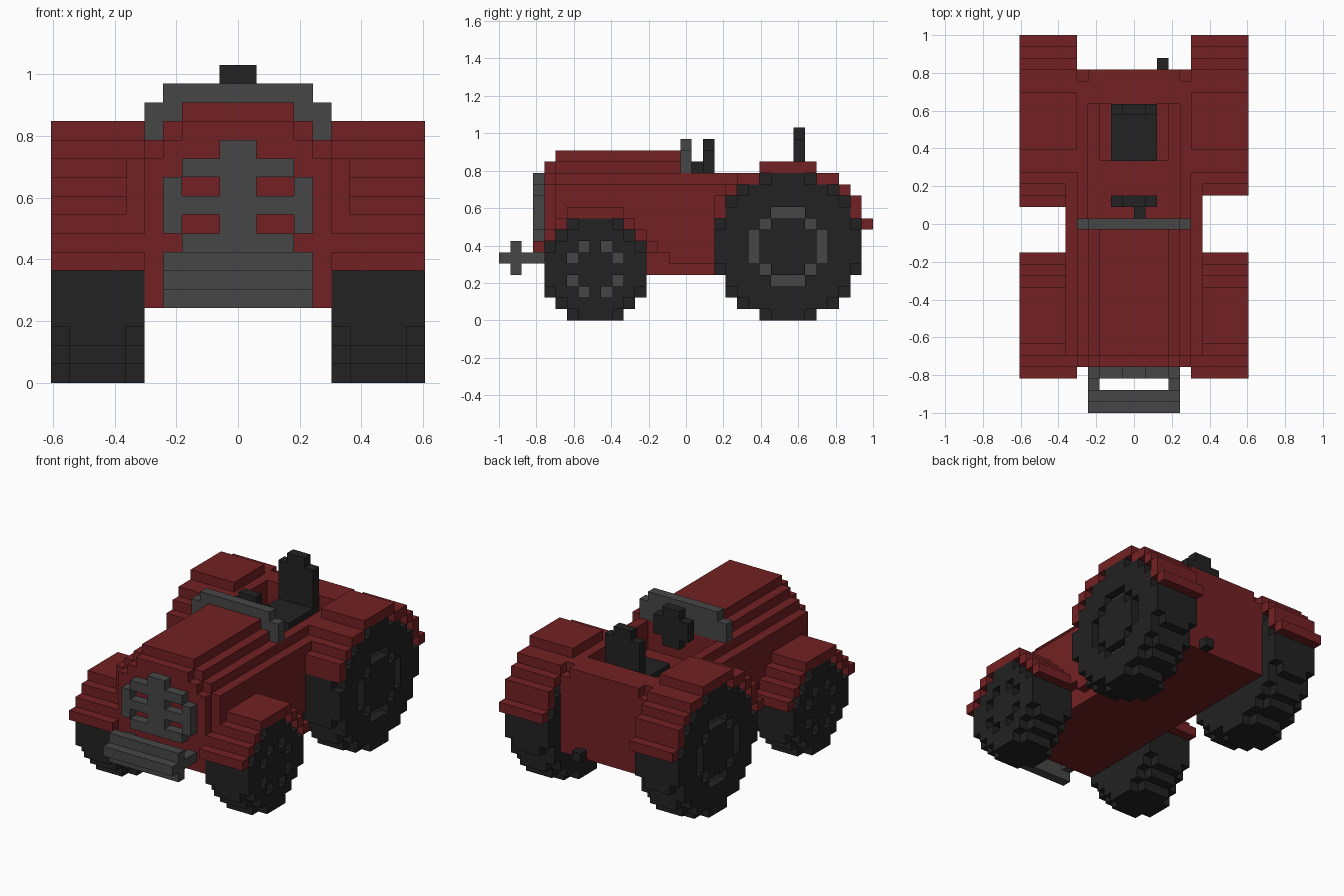
import bpy, bmesh
from mathutils import Matrix, Vector

if "Cube" in bpy.data.objects:
    bpy.data.objects.remove(bpy.data.objects["Cube"], do_unlink=True)

U = 2 / 33            # one block
NX, NY = 20, 33       # blocks across and along


def material(name, rgb):
    m = bpy.data.materials.new(name)
    m.use_nodes = True
    m.diffuse_color = (*rgb, 1)
    b = next(n for n in m.node_tree.nodes if n.type == 'BSDF_PRINCIPLED')
    b.inputs["Base Color"].default_value = (*rgb, 1)
    b.inputs["Roughness"].default_value = 0.8
    return m


RED = material("dark red", (0.171, 0.0152, 0.0168))
GREY = material("mid grey", (0.0612, 0.0612, 0.0612))
BLACK = material("near black", (0.0159, 0.0159, 0.0159))


def part(name, mat, boxes, flip=False):
    """Join boxes given as block ranges (x0, x1, y0, y1, z0, z1)."""
    bm = bmesh.new()
    for x0, x1, y0, y1, z0, z1 in boxes:
        if flip:
            x0, x1 = NX - x1, NX - x0
        centre = Vector(((x0 + x1 - NX) / 2, (y0 + y1 - NY) / 2, (z0 + z1) / 2)) * U
        size = Vector((x1 - x0, y1 - y0, z1 - z0, 0)) * U
        bmesh.ops.create_cube(bm, size=1, matrix=Matrix.Translation(centre)
                              @ Matrix.Diagonal((size.x, size.y, size.z, 1)))
    me = bpy.data.meshes.new(name)
    bm.to_mesh(me)
    bm.free()
    me.materials.append(mat)
    ob = bpy.data.objects.new(name, me)
    bpy.context.collection.objects.link(ob)
    return ob


def disc(x0, x1, cy, r, keep):
    """Rows of blocks whose squared distance from the hub passes keep()."""
    boxes = []
    for dz in range(-r, r + 1):
        start = None
        for dy in range(-r, r + 2):
            inside = dy <= r and keep(dy * dy + dz * dz)
            if inside and start is None:
                start = dy
            if not inside and start is not None:
                boxes.append((x0, x1, cy + start, cy + dy, r + dz, r + dz + 1))
                start = None
    return boxes


def wheel(name, cy, r, tread, side, ring, flip):
    # wide tread, rounder side walls, sunken hub ring
    tyre = disc(1, 4, cy, r, lambda d: d <= tread)
    tyre += disc(4, 5, cy, r, lambda d: d <= side)
    tyre += disc(0, 1, cy, r, lambda d: d <= side and not ring[0] <= d <= ring[1])
    part(name + "_tyre", BLACK, tyre, flip)
    part(name + "_hub_ring", GREY,
         disc(0.92, 1, cy, r, lambda d: ring[0] <= d <= ring[1]), flip)


def fender(name, cy, rows, flip, skip=None):
    # rows: (height, outer half-width, inner half-width) stepping over the wheel
    boxes = []
    for z, out, inn in rows:
        c = cy + 0.5
        if inn == 0:
            boxes.append((0, 5, c - out, c + out, z, z + 1))
        else:
            boxes.append((0, 5, c + inn, c + out, z, z + 1))
            if z != skip:
                boxes.append((0, 5, c - out, c - inn, z, z + 1))
    part(name, RED, boxes, flip)


FRONT_ROWS = [(9, 2.5, 0), (8, 3.5, 2.5), (7, 4.5, 3.5), (6, 5.5, 4.5)]
REAR_ROWS = [(13, 2.5, 0), (12, 4.5, 2.5), (11, 5.5, 4.5),
             (10, 6.5, 5.5), (9, 6.5, 5.5), (8, 7.5, 6.5)]

for tag, flip in (("right", False), ("left", True)):
    wheel("front_wheel_" + tag, 8, 4, 20, 17, (5, 5), flip)
    wheel("rear_wheel_" + tag, 25, 6, 41, 37, (8, 10), flip)
    fender("front_fender_" + tag, 8, FRONT_ROWS, flip)
    fender("rear_fender_" + tag, 25, REAR_ROWS, flip, skip=8 if flip else None)
    # side skirt stepping down between the wheels
    part("side_skirt_" + tag, RED, [
        (4, 5, 15, 19, 5, 6), (4, 5, 14, 19, 6, 7), (4, 5, 13, 19, 7, 8),
        (4, 5, 12, 19, 8, 9), (4, 5, 11, 20, 9, 10), (4, 5, 5, 6, 9, 10),
        (4, 5, 5, 20, 10, 11), (4, 5, 5, 21, 11, 12)], flip)

# Body with open cockpit
part("body", RED, [
    (5, 15, 4, 30, 4, 10),
    (5, 15, 4, 5, 10, 12), (6, 14, 4, 5, 12, 13),
    (5, 15, 5, 17, 10, 13),
    (5, 6, 17, 29, 10, 13), (14, 15, 17, 29, 10, 13),
    (6, 14, 27, 29, 10, 13),
    (5, 15, 29, 30, 10, 12), (6, 14, 29, 30, 12, 13)])
part("hood", RED, [(7, 13, 4, 5, 13, 14), (6, 14, 5, 16, 13, 14),
                   (7, 13, 5, 16, 14, 15)])
part("dashboard", GREY, [(5, 15, 16, 17, 13, 15), (6, 14, 16, 17, 15, 16)])

# Steering and seat
part("steering_column", BLACK, [(10, 11, 17, 18, 13, 14)])
part("steering_wheel", BLACK, [(9, 11, 18, 19, 12, 13), (8, 12, 18, 19, 13, 15),
                               (9, 11, 18, 19, 15, 16)])
part("seat_base", RED, [(7, 13, 22, 27, 10, 11)])
part("seat", BLACK, [(8, 12, 22, 27, 11, 12), (8, 12, 26, 27, 12, 16),
                     (9, 11, 26, 27, 16, 17)])

# Grille bars, bumper and rear pipe
part("grille", GREY, [
    (7, 13, 3, 4, 7, 8), (9, 11, 3, 4, 8, 9), (6, 14, 3, 4, 9, 10),
    (9, 11, 3, 4, 10, 11), (7, 13, 3, 4, 11, 12), (9, 11, 3, 4, 12, 13),
    (6, 7, 3, 4, 8, 9), (13, 14, 3, 4, 8, 9),
    (6, 7, 3, 4, 10, 11), (13, 14, 3, 4, 10, 11)])
part("bumper", GREY, [(6, 14, 0, 1, 5, 6), (6, 14, 1, 2, 4, 7),
                      (6, 7, 2, 4, 5, 6), (13, 14, 2, 4, 5, 6)])
part("rear_pipe", BLACK, [(12, 13, 29.5, 31, 4.02, 5)])
